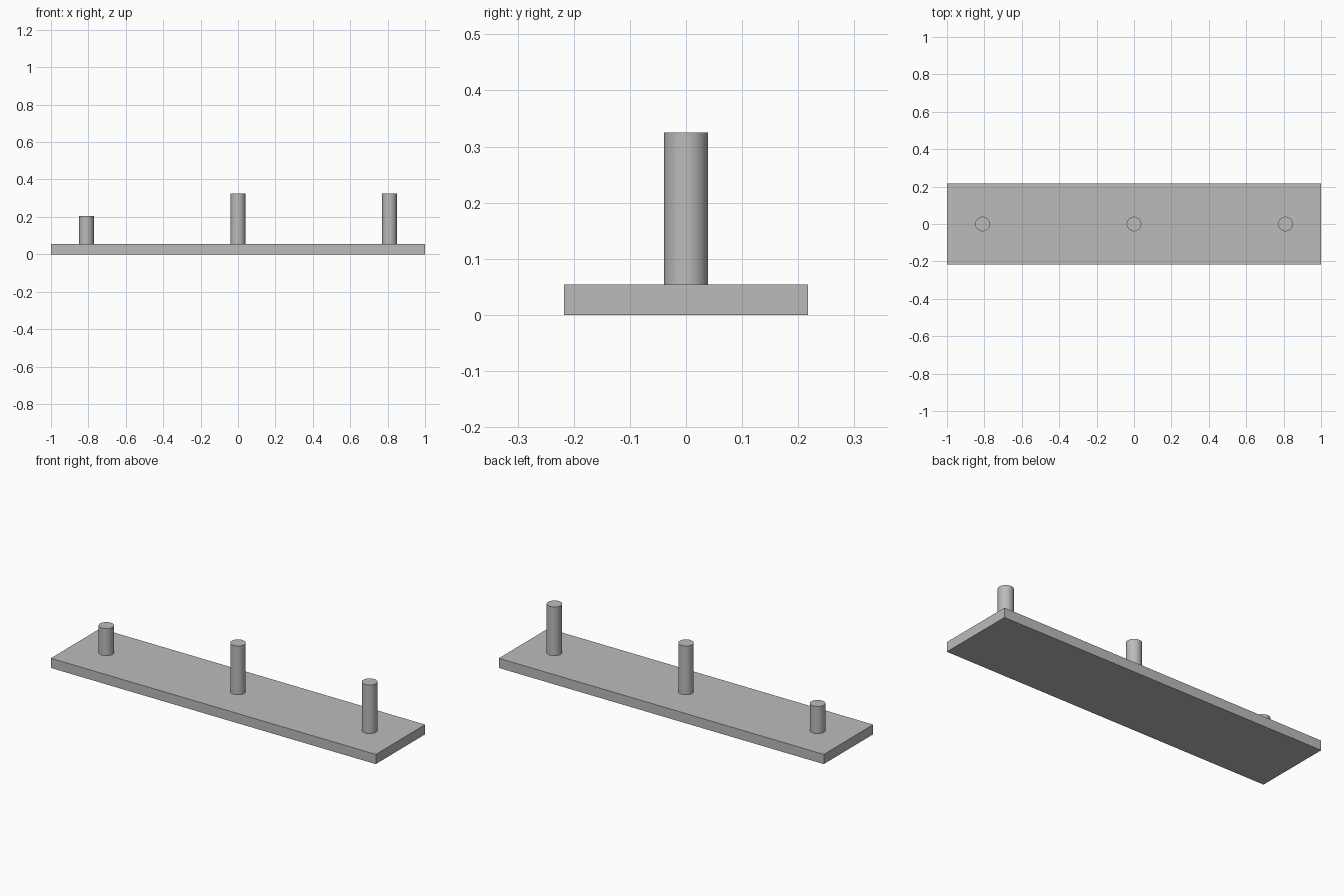
import bpy
import math

# Remove the default cube
cube = bpy.data.objects.get("Cube")
if cube:
    bpy.data.objects.remove(cube, do_unlink=True)

# Single grey material
GREY = (0.5, 0.5, 0.5, 1.0)
grey = bpy.data.materials.new("plain_grey")
grey.use_nodes = True
grey.diffuse_color = GREY
grey.node_tree.nodes["Principled BSDF"].inputs["Base Color"].default_value = GREY

LENGTH, WIDTH, THICKNESS = 2.0, 0.434, 0.054
PEG_RADIUS = 0.039


def add_peg(name, x, top):
    """Upright round peg standing on the base plate."""
    height = top - THICKNESS
    bpy.ops.mesh.primitive_cylinder_add(
        vertices=64, radius=PEG_RADIUS, depth=height,
        location=(x, 0, THICKNESS + height / 2))
    peg = bpy.context.object
    peg.name = name
    peg.data.materials.append(grey)
    bpy.ops.object.shade_smooth_by_angle(angle=math.radians(30))


# Base plate
bpy.ops.mesh.primitive_cube_add(size=1, location=(0, 0, THICKNESS / 2))
base = bpy.context.object
base.name = "base_plate"
base.scale = (LENGTH, WIDTH, THICKNESS)
bpy.ops.object.transform_apply(location=False, rotation=False, scale=True)
base.data.materials.append(grey)

# One short peg and two tall pegs
for name, x, top in (("short_peg", -0.81, 0.205),
                     ("middle_peg", 0, 0.325),
                     ("left_peg", 0.81, 0.325)):
    add_peg(name, x, top)
